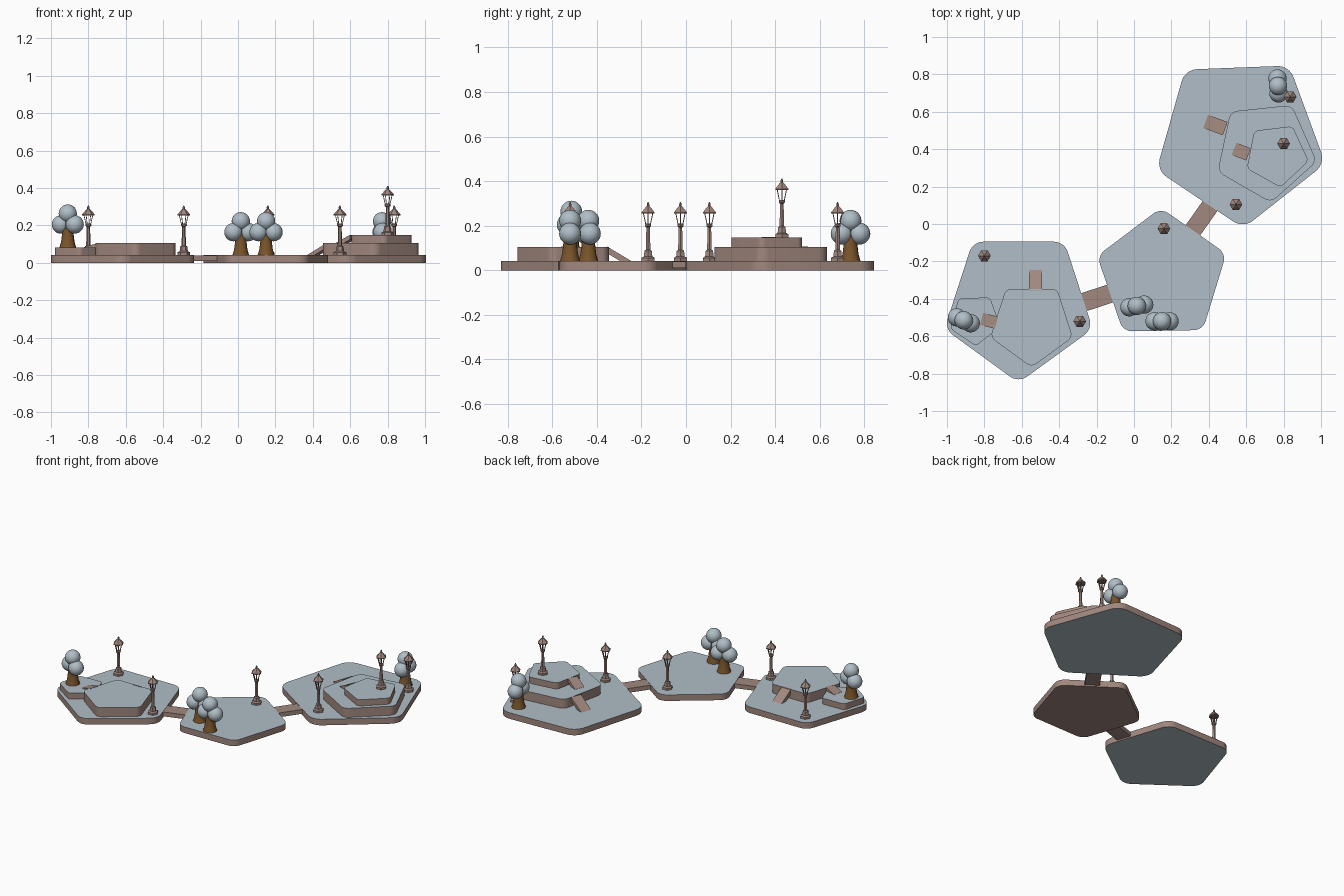
import bpy, bmesh, math
from mathutils import Vector

if "Cube" in bpy.data.objects:
    bpy.data.objects.remove(bpy.data.objects["Cube"])


def material(name, rgb):
    lin = [((c / 255 + 0.055) / 1.055) ** 2.4 for c in rgb] + [1]
    m = bpy.data.materials.new(name)
    m.use_nodes = True
    m.diffuse_color = lin
    m.node_tree.nodes["Principled BSDF"].inputs["Base Color"].default_value = lin
    return m


BROWN = material("warm_brown", (161, 136, 127))
BLUE = material("pale_blue_grey", (176, 190, 199))
BARK = material("bark_brown", (122, 84, 42))


def finish(name, bm, mats, smooth=False):
    bmesh.ops.recalc_face_normals(bm, faces=bm.faces)
    me = bpy.data.meshes.new(name)
    bm.to_mesh(me)
    bm.free()
    for m in mats:
        me.materials.append(m)
    ob = bpy.data.objects.new(name, me)
    bpy.context.collection.objects.link(ob)
    if smooth:
        bpy.ops.object.select_all(action='DESELECT')
        ob.select_set(True)
        bpy.context.view_layer.objects.active = ob
        bpy.ops.object.shade_smooth_by_angle(angle=math.radians(30))
    return ob


def loft(bm, rings):
    """Closed skin through rings of points."""
    loops = [[bm.verts.new(p) for p in ring] for ring in rings]
    n = len(loops[0])
    for a, b in zip(loops, loops[1:]):
        for i in range(n):
            j = (i + 1) % n
            bm.faces.new((a[i], a[j], b[j], b[i]))
    bm.faces.new(loops[0][::-1])
    bm.faces.new(loops[-1])


def lathe(bm, profile, sides):
    step = math.tau / sides
    loft(bm, [[(r * math.cos(i * step), r * math.sin(i * step), z)
               for i in range(sides)] for r, z in profile])


# Platforms: pentagons with rounded corners, blue on top and brown round the side
def platform(name, x, y, radius, turn, z0, z1, blue_below=False):
    fillet = radius * 0.19
    inner = radius - fillet / math.sin(math.radians(54))
    outline = []
    for k in range(5):
        corner = turn - 90 + 72 * k
        c = math.radians(corner)
        for s in range(9):
            a = math.radians(corner - 36 + 9 * s)
            outline.append((x + inner * math.cos(c) + fillet * math.cos(a),
                            y + inner * math.sin(c) + fillet * math.sin(a)))
    bm = bmesh.new()
    loft(bm, [[(px, py, z) for px, py in outline] for z in (z0, z1)])
    bm.normal_update()
    for f in bm.faces:
        if f.normal.z > 0.5 or (blue_below and f.normal.z < -0.5):
            f.material_index = 1
    finish(name, bm, [BROWN, BLUE], True)


G = 0.042
platform("left_island", 0.566, 0.452, 0.475, 2.2, 0, G, True)
platform("left_lower_terrace", 0.703, 0.393, 0.28, 6, G, 0.105)
platform("left_upper_terrace", 0.762, 0.37, 0.175, 7, 0.105, 0.148)
platform("middle_island", 0.15, -0.277, 0.363, 181, 0, G)
platform("right_island", -0.617, -0.432, 0.417, 0, 0, G, True)
platform("right_high_terrace", -0.548, -0.534, 0.232, 0, G, 0.105)
platform("right_low_terrace", -0.85, -0.51, 0.142, 2, G, 0.083)


# Bridges and ramps: planks whose top centre line runs from p to q
def plank(name, p, q, width, thick):
    p, q = Vector(p), Vector(q)
    side = (q - p).cross(Vector((0, 0, 1))).normalized() * width / 2
    down = Vector((0, 0, -thick))
    bm = bmesh.new()
    loft(bm, [[e + side, e - side, e - side + down, e + side + down] for e in (p, q)])
    finish(name, bm, [BROWN])


plank("left_bridge", (0.30, -0.055, 0.04), (0.42, 0.115, 0.04), 0.095, 0.03)
plank("right_bridge", (-0.29, -0.425, 0.04), (-0.10, -0.363, 0.04), 0.1, 0.03)
plank("left_lower_ramp", (0.383, 0.548, G), (0.488, 0.51, 0.107), 0.075, 0.025)
plank("left_upper_ramp", (0.535, 0.402, 0.106), (0.612, 0.372, 0.15), 0.07, 0.025)
plank("right_front_ramp", (-0.527, -0.246, G), (-0.527, -0.355, 0.107), 0.07, 0.03)
plank("right_side_ramp", (-0.815, -0.507, 0.084), (-0.735, -0.528, 0.107), 0.067, 0.02)


# Lamp posts: six-sided pedestal, column and cap, with an open cage of bars
def lamp(name, x, y, z):
    bm = bmesh.new()
    lathe(bm, [(0.034, 0), (0.034, 0.014), (0.022, 0.02), (0.019, 0.045),
               (0.012, 0.05), (0.009, 0.15), (0.016, 0.156), (0.016, 0.163),
               (0.01, 0.168)], 6)
    lathe(bm, [(0.034, 0.212), (0.034, 0.217), (0.012, 0.242), (0.006, 0.246),
               (0.007, 0.254), (0.002, 0.264)], 6)
    for k in range(6):
        c, s = math.cos(k * math.pi / 3), math.sin(k * math.pi / 3)
        rings = []
        for r, h in ((0.012, 0.163), (0.024, 0.214)):
            rings.append([(r * c + dx, r * s + dy, h) for dx, dy in
                          ((-0.002, -0.002), (0.002, -0.002), (0.002, 0.002), (-0.002, 0.002))])
        loft(bm, rings)
    finish(name, bm, [BROWN]).location = (x, y, z)


lamp("lamp_right_back", -0.80, -0.17, G)
lamp("lamp_right_side", -0.29, -0.52, G)
lamp("lamp_middle", 0.16, -0.025, G)
lamp("lamp_left_front", 0.545, 0.105, G)
lamp("lamp_left_back", 0.835, 0.68, G)
lamp("lamp_left_terrace", 0.80, 0.43, 0.148)


# Trees: tapered trunk under three round leaf balls set in a row
def tree(name, x, y, z, turn):
    bm = bmesh.new()
    lathe(bm, [(0.045, 0), (0.036, 0.03), (0.03, 0.08), (0.027, 0.15)], 12)
    trunk = finish(name + "_trunk", bm, [BARK], True)
    bm = bmesh.new()
    for dx, dz in ((-0.04, 0.122), (0.04, 0.122), (0, 0.18)):
        ball = bmesh.ops.create_uvsphere(bm, u_segments=24, v_segments=14, radius=0.049)
        bmesh.ops.translate(bm, verts=ball["verts"], vec=(dx, 0, dz))
    leaves = finish(name + "_leaves", bm, [BLUE], True)
    for ob in (trunk, leaves):
        ob.location = (x, y, z)
        ob.rotation_euler.z = math.radians(turn)


tree("right_tree", -0.91, -0.515, 0.083, -23)
tree("middle_back_tree", 0.015, -0.438, G, 10)
tree("middle_front_tree", 0.15, -0.52, G, 0)
tree("left_tree", 0.77, 0.738, G, -86)
